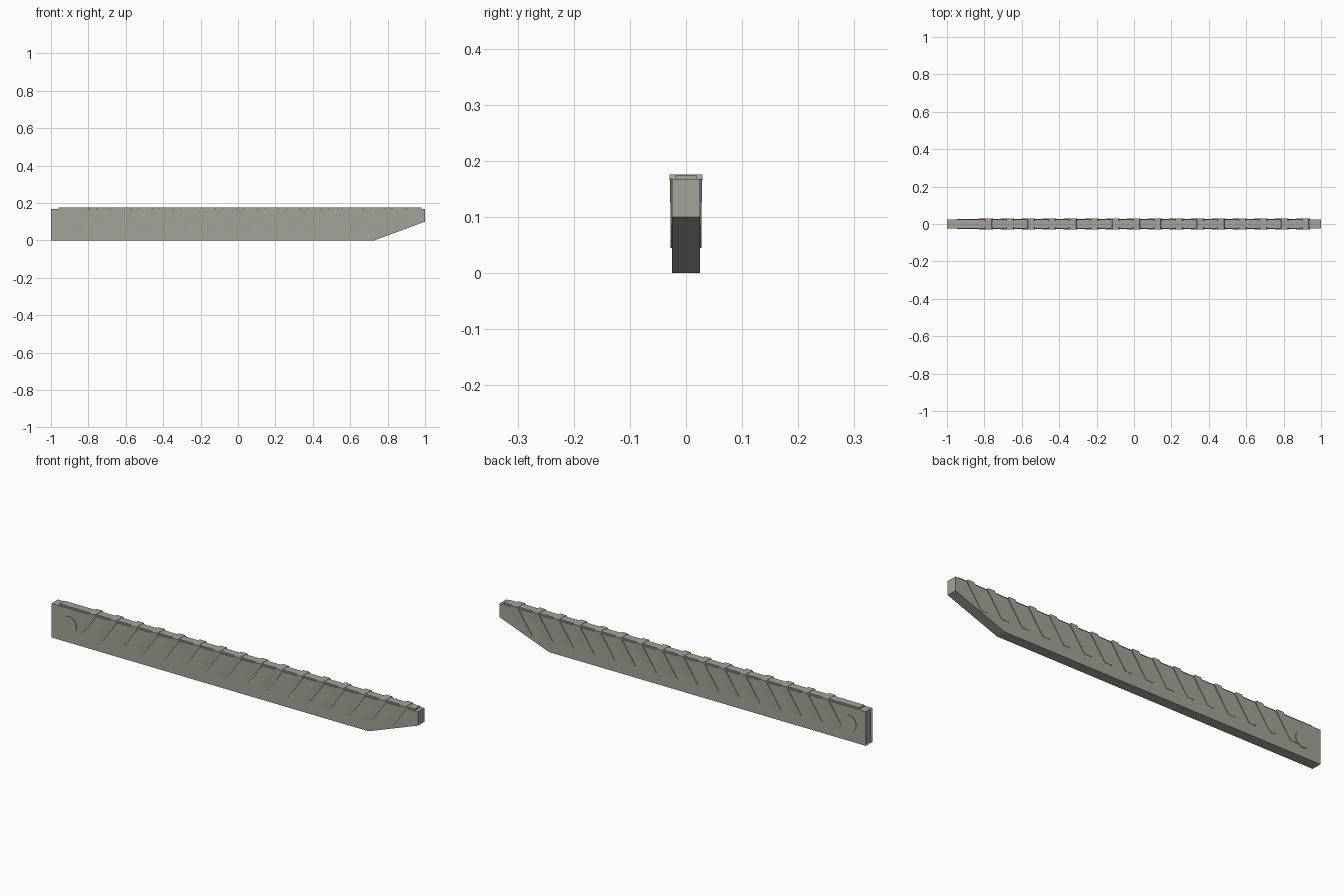
import bpy, bmesh, math
from mathutils import Matrix

if "Cube" in bpy.data.objects:
    bpy.data.objects.remove(bpy.data.objects["Cube"])

metal = bpy.data.materials.new("dull_olive_grey")
metal.diffuse_color = (0.37, 0.37, 0.32, 1)
metal.use_nodes = True
metal.node_tree.nodes["Principled BSDF"].inputs["Base Color"].default_value = metal.diffuse_color


def finish(bm, name):
    bmesh.ops.recalc_face_normals(bm, faces=bm.faces)
    mesh = bpy.data.meshes.new(name)
    bm.to_mesh(mesh)
    bm.free()
    mesh.materials.append(metal)
    ob = bpy.data.objects.new(name, mesh)
    bpy.context.collection.objects.link(ob)
    return ob


def extrude_profile(bm, pts, y0, y1):
    """Prism from an x-z outline, between two y planes."""
    face = bm.faces.new([bm.verts.new((x, y0, z)) for x, z in pts])
    out = bmesh.ops.extrude_face_region(bm, geom=[face])
    for g in out["geom"]:
        if isinstance(g, bmesh.types.BMVert):
            g.co.y = y1


# Main bar with the angled lower nose and a shallow recess in the tail end
bm = bmesh.new()
extrude_profile(bm, [(-1, 0), (0.73, 0), (1, 0.1), (1, 0.168), (-1, 0.168)], -0.025, 0.025)
bmesh.ops.recalc_face_normals(bm, faces=bm.faces)
tail = [f for f in bm.faces if f.normal.x < -0.9]
bmesh.ops.inset_region(bm, faces=tail, thickness=0.004)
for v in tail[0].verts:
    v.co.x += 0.008
finish(bm, "bar_body")

# Raised spine along the top
bm = bmesh.new()
extrude_profile(bm, [(-0.96, 0.16), (0.98, 0.16), (0.98, 0.175), (-0.96, 0.175)], -0.019, 0.019)
finish(bm, "top_spine")

# Slanted grip bands wrapping over the top, fading into the sides at their lower ends
bm = bmesh.new()
for i in range(16):
    x = -0.80 + i * 0.113
    band = [(x - 0.075, 0.055), (x - 0.036, 0.055), (x + 0.045, 0.168),
            (x + 0.039, 0.176), (x + 0.006, 0.176), (x, 0.168)]
    extrude_profile(bm, band, -0.029, 0.029)
for v in bm.verts:
    if v.co.z < 0.1:
        v.co.y = math.copysign(0.0265, v.co.y)
finish(bm, "grip_bands")

# Round boss on both sides near the tail
bm = bmesh.new()
bmesh.ops.create_cone(bm, cap_ends=True, segments=32, radius1=0.042, radius2=0.042, depth=0.056,
                      matrix=Matrix.Translation((-0.905, 0, 0.087)) @ Matrix.Rotation(math.pi / 2, 4, 'X'))
finish(bm, "pivot_boss")
